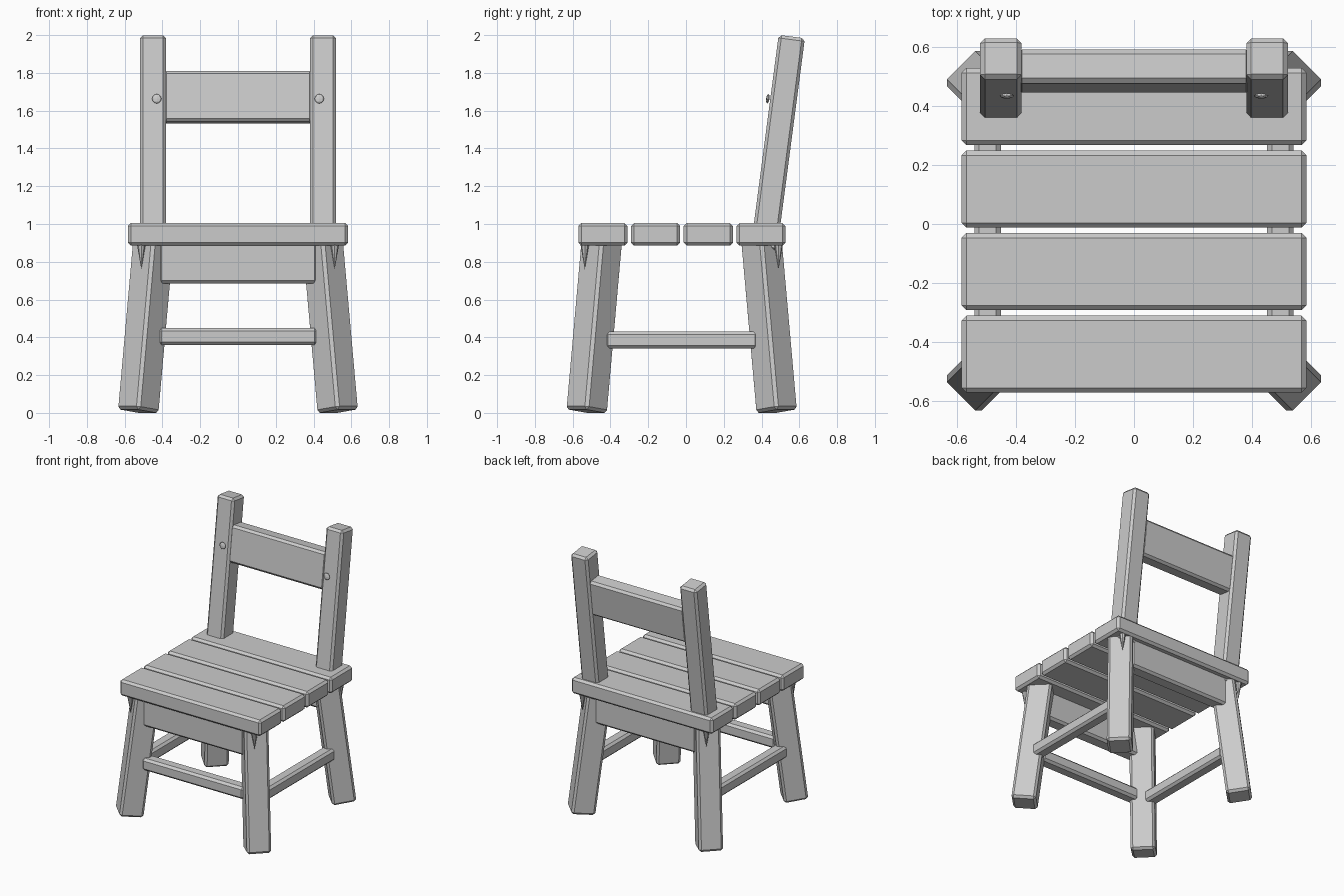
import bpy
import bmesh
from math import radians
from mathutils import Matrix, Vector

cube = bpy.data.objects.get("Cube")
if cube:
    bpy.data.objects.remove(cube, do_unlink=True)

UP = Vector((0, 0, 1))
BEVEL = 0.016

# Single plain grey
grey = bpy.data.materials.new("plain_grey")
grey.use_nodes = True
grey.diffuse_color = (0.6, 0.6, 0.6, 1)
shader = next(n for n in grey.node_tree.nodes if n.type == 'BSDF_PRINCIPLED')
shader.inputs["Base Color"].default_value = (0.6, 0.6, 0.6, 1)


def finish(name, bm, matrix):
    """Turn a bmesh into a placed object."""
    bmesh.ops.recalc_face_normals(bm, faces=bm.faces)
    mesh = bpy.data.meshes.new(name)
    bm.to_mesh(mesh)
    bm.free()
    mesh.materials.append(grey)
    obj = bpy.data.objects.new(name, mesh)
    obj.matrix_world = matrix
    bpy.context.collection.objects.link(obj)
    return obj


def board(name, size, matrix):
    """Box with a single flat chamfer on every edge."""
    bm = bmesh.new()
    bmesh.ops.create_cube(bm, size=1)
    bmesh.ops.scale(bm, vec=size, verts=bm.verts)
    bmesh.ops.bevel(bm, geom=list(bm.edges), offset=BEVEL, segments=1,
                    affect='EDGES', profile=0.5)
    return finish(name, bm, matrix)


def beam(name, width, start, end, twist=0):
    """Square beam running between two points."""
    start, end = Vector(start), Vector(end)
    axis = end - start
    tilt = UP.rotation_difference(axis).to_matrix().to_4x4()
    matrix = (Matrix.Translation((start + end) / 2) @ tilt
              @ Matrix.Rotation(radians(twist), 4, 'Z'))
    return board(name, (width, width, axis.length), matrix)


# Seat planks
for i in range(4):
    y = -0.44 + i * 0.279
    board(f"seat_plank_{i + 1}", (1.166, 0.26, 0.12),
          Matrix.Translation((0, y, 0.945)))

# Front and back aprons under the seat
for name, y in (("front_apron", -0.478), ("back_apron", 0.43)):
    board(name, (0.84, 0.105, 0.22), Matrix.Translation((0, y, 0.795)))

# Front stretcher
board("front_stretcher", (0.84, 0.09, 0.09), Matrix.Translation((0, -0.495, 0.405)))

lean = Vector((0, 0.131, 1))
lean_rotation = UP.rotation_difference(lean).to_matrix().to_4x4()

for label, s in (("left", 1), ("right", -1)):
    # Splayed legs, set diagonally, with a screw tip breaking out near the top
    for end, d, foot in (("front", -1, -0.526), ("back", 1, 0.48)):
        beam(f"{end}_{label}_leg", 0.167, (s * 0.528, foot, 0.009),
             (s * 0.447, foot - d * 0.081, 0.92), 45)
        bm = bmesh.new()
        bmesh.ops.create_cone(bm, cap_ends=True, segments=8, radius1=0,
                              radius2=0.026, depth=0.15)
        finish(f"{end}_{label}_screw_tip", bm,
               Matrix.Translation((s * 0.512, foot + d * 0.01, 0.835)))

    # Side stretcher
    board(f"{label}_stretcher", (0.09, 0.81, 0.09),
          Matrix.Translation((s * 0.495, -0.025, 0.385)))

    # Leaning back post
    beam(f"{label}_back_post", 0.14, (s * 0.45, 0.412, 0.865), (s * 0.45, 0.56, 1.992))

    # Flattened screw head on the post
    bm = bmesh.new()
    bmesh.ops.create_uvsphere(bm, u_segments=8, v_segments=6, radius=1)
    bmesh.ops.scale(bm, vec=(0.025, 0.009, 0.025), verts=bm.verts)
    finish(f"{label}_screw_head", bm,
           Matrix.Translation((s * 0.43, 0.433, 1.663)) @ lean_rotation)

# Backrest board between the posts
board("backrest_board", (0.79, 0.115, 0.27),
      Matrix.Translation((0, 0.517, 1.67)) @ lean_rotation)
